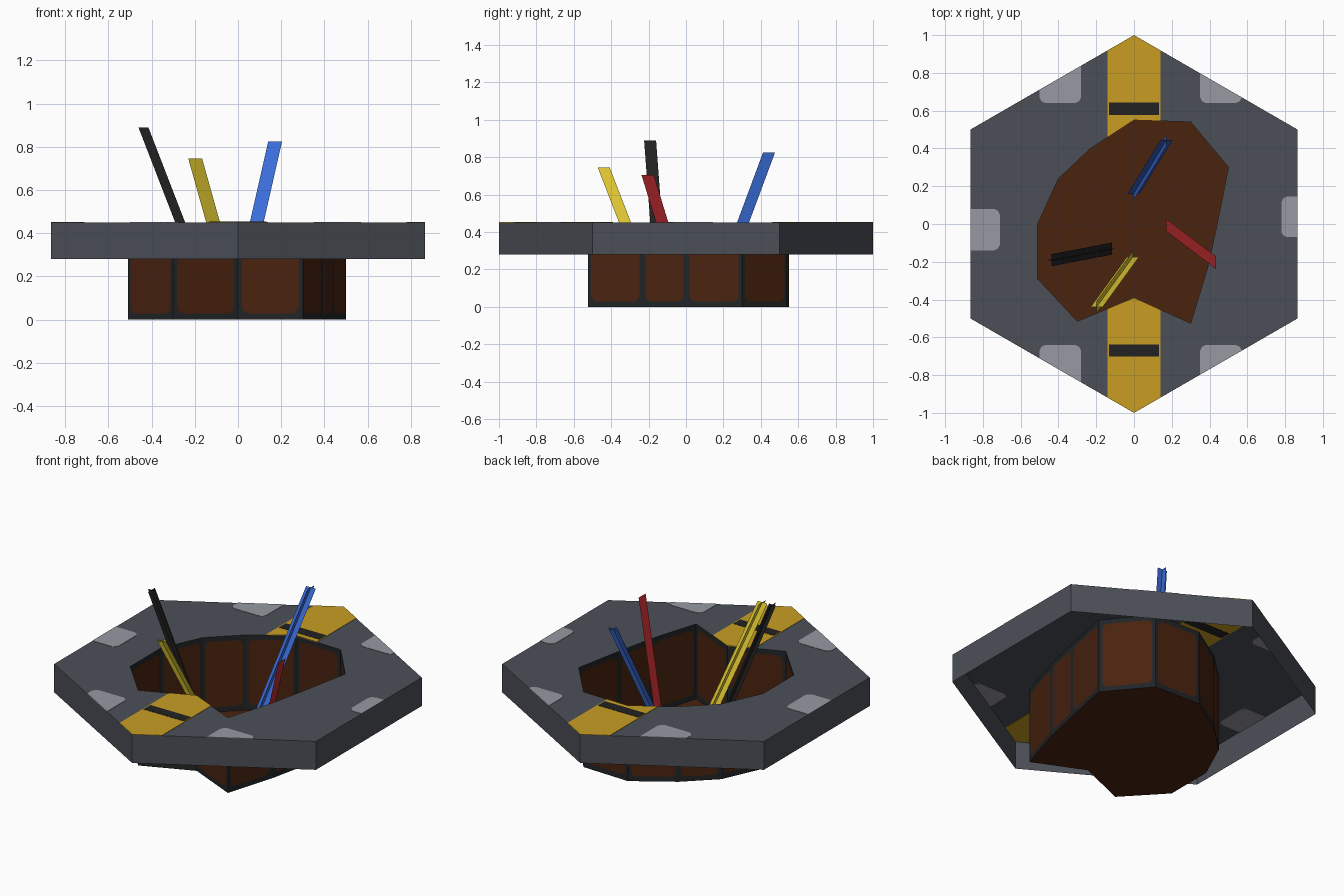
import bpy, bmesh, math
from mathutils import Vector

if "Cube" in bpy.data.objects:
    bpy.data.objects.remove(bpy.data.objects["Cube"])


def lin(c):
    c /= 255
    return c / 12.92 if c <= 0.04045 else ((c + 0.055) / 1.055) ** 2.4


def mat(name, r, g, b):
    m = bpy.data.materials.new(name)
    m.diffuse_color = (lin(r), lin(g), lin(b), 1)
    m.use_nodes = True
    m.node_tree.nodes["Principled BSDF"].inputs["Base Color"].default_value = m.diffuse_color
    return m


GREY = mat("deck grey", 75, 79, 87)
BROWN = mat("panel brown", 74, 35, 15)
FRAME = mat("frame black", 33, 36, 38)
GOLD = mat("stripe gold", 200, 158, 34)
PALE = mat("pale grey", 151, 153, 162)
BLACK = mat("black", 34, 34, 34)
BLUE = mat("blue", 59, 110, 220)
RED = mat("red", 188, 43, 46)
YELLOW = mat("yellow", 222, 199, 50)

TOP, LIP = 0.45, 0.28
HEX = [(math.sin(i * math.pi / 3), math.cos(i * math.pi / 3)) for i in range(6)]
PIT = [(0, .55), (.30, .54), (.50, .30), (.44, 0), (.39, -.23), (.30, -.525),
       (0, -.39), (-.30, -.515), (-.51, -.29), (-.51, 0), (-.40, .24), (-.23, .40)]


def finish(name, bm, *mats):
    me = bpy.data.meshes.new(name)
    bm.to_mesh(me)
    bm.free()
    for m in mats:
        me.materials.append(m)
    ob = bpy.data.objects.new(name, me)
    bpy.context.collection.objects.link(ob)
    return ob


def plate(name, pts, half, m):
    """Thin painted plate straddling the deck sheet, visible from both sides."""
    bm = bmesh.new()
    rings = [[bm.verts.new((x, y, TOP + s * half)) for x, y in pts] for s in (-1, 1)]
    for r in rings:
        bm.faces.new(r)
    n = len(pts)
    for i in range(n):
        j = (i + 1) % n
        bm.faces.new((rings[0][i], rings[0][j], rings[1][j], rings[1][i]))
    bmesh.ops.recalc_face_normals(bm, faces=bm.faces)
    finish(name, bm, m)


# Deck: flat hexagon sheet with the pit opening
bm = bmesh.new()
edges = []
for loop in (HEX, PIT):
    vs = [bm.verts.new((x, y, TOP)) for x, y in loop]
    edges += [bm.edges.new((vs[i - 1], vs[i])) for i in range(len(vs))]
bmesh.ops.triangle_fill(bm, use_beauty=True, use_dissolve=False, edges=edges,
                        normal=(0, 0, 1))
for f in bm.faces:
    f.normal_update()
    if f.normal.z < 0:
        f.normal_flip()
finish("deck", bm, GREY)

# Skirt hanging from the deck edge
bm = bmesh.new()
for i in range(6):
    a, b = HEX[i - 1], HEX[i]
    bm.faces.new([bm.verts.new(p) for p in
                  ((*a, TOP), (*b, TOP), (*b, LIP), (*a, LIP))])
finish("deck_skirt", bm, GREY)

# Pit walls: each has a rounded brown panel inside a dark frame
bm = bmesh.new()
MU, MV, R = 0.06, 0.065, 0.09
for i in range(len(PIT)):
    a, b = Vector((*PIT[i - 1], 0)), Vector((*PIT[i], 0))

    def wall_vert(u, v):
        p = a.lerp(b, u)
        return bm.verts.new((p.x, p.y, v * TOP))

    corners, arcs = [], []
    for k, (u, v) in enumerate(((0, 0), (1, 0), (1, 1), (0, 1))):
        corners.append(wall_vert(u, v))
        cu = MU + R if u == 0 else 1 - MU - R
        cv = MV + R if v == 0 else 1 - MV - R
        angs = [math.pi + k * math.pi / 2 + t * math.pi / 6 for t in range(4)]
        arcs.append([wall_vert(cu + R * math.cos(t), cv + R * math.sin(t)) for t in angs])
    panel = bm.faces.new([v for arc in arcs for v in arc])
    panel.material_index = 1
    for k in range(4):
        n = (k + 1) % 4
        bm.faces.new((corners[k], corners[n], arcs[n][0], arcs[k][-1]))
        for t in range(3):
            bm.faces.new((corners[k], arcs[k][t + 1], arcs[k][t]))
bmesh.ops.recalc_face_normals(bm, faces=bm.faces)
finish("pit_walls", bm, FRAME, BROWN)

# Pit floor
bm = bmesh.new()
bm.faces.new([bm.verts.new((x, y, 0)) for x, y in reversed(PIT)])
finish("pit_floor", bm, BROWN)

# Gold stripes from the hexagon points to the pit, with a dark bar across each
W = 0.14
tip = 1 - W / math.sqrt(3)
plate("back_stripe", [(-W, tip), (0, 1), (W, tip), (W, .545), (0, .55), (-W, .459)], .002, GOLD)
plate("front_stripe", [(-W, -tip), (0, -1), (W, -tip), (W, -.453), (0, -.39), (-W, -.448)],
      .002, GOLD)
for name, y in (("back_bar", .61), ("front_bar", -.67)):
    plate(name, [(-.133, y - .032), (.133, y - .032), (.133, y + .032), (-.133, y + .032)],
          .0035, BLACK)

# Pale patches running off the deck edge
C = 0.03
for side, x0, x1 in (("left", -.50, -.28), ("right", .35, .57)):
    for end, s in (("front", -1), ("back", 1)):
        e0, e1 = (1 - abs(x) / math.sqrt(3) for x in (x0, x1))
        pts = [(x0, e0), (x0, .64 + C), (x0 + .01, .65), (x0 + C, .64),
               (x1 - C, .64), (x1 - .01, .65), (x1, .64 + C), (x1, e1)]
        plate(f"{end}_{side}_patch", [(x, s * y) for x, y in pts], .002, PALE)
E = math.sqrt(3) / 2
for side, s, xi, y0, y1 in (("left", -1, .71, -.14, .08), ("right", 1, .78, -.07, .145)):
    pts = [(E, y0), (xi + C, y0), (xi + .01, y0 + .01), (xi, y0 + C),
           (xi, y1 - C), (xi + .01, y1 - .01), (xi + C, y1), (E, y1)]
    plate(f"{side}_patch", [(s * x, y) for x, y in pts], .002, PALE)


# Leaning sticks: crossed ribbons, one wide in x and one wide in y
def stick(name, base, top, wx, wy, m):
    bm = bmesh.new()
    for d in (Vector((wx, 0, 0)), Vector((0, wy, 0))):
        if d.length:
            b, t = Vector(base), Vector(top)
            bm.faces.new([bm.verts.new(p) for p in (b - d, b + d, t + d, t - d)])
    finish(name, bm, m)


stick("blue_stick", (-.002, .16, .06), (.172, .444, .825), .032, .032, BLUE)
stick("yellow_stick", (-.006, -.175, .06), (-.198, -.44, .745), .032, .032, YELLOW)
stick("black_stick", (-.117, -.13, .06), (-.438, -.192, .89), .023, .032, BLACK)
stick("red_stick", (.17, -.005, .05), (.434, -.205, .705), 0, .033, RED)
